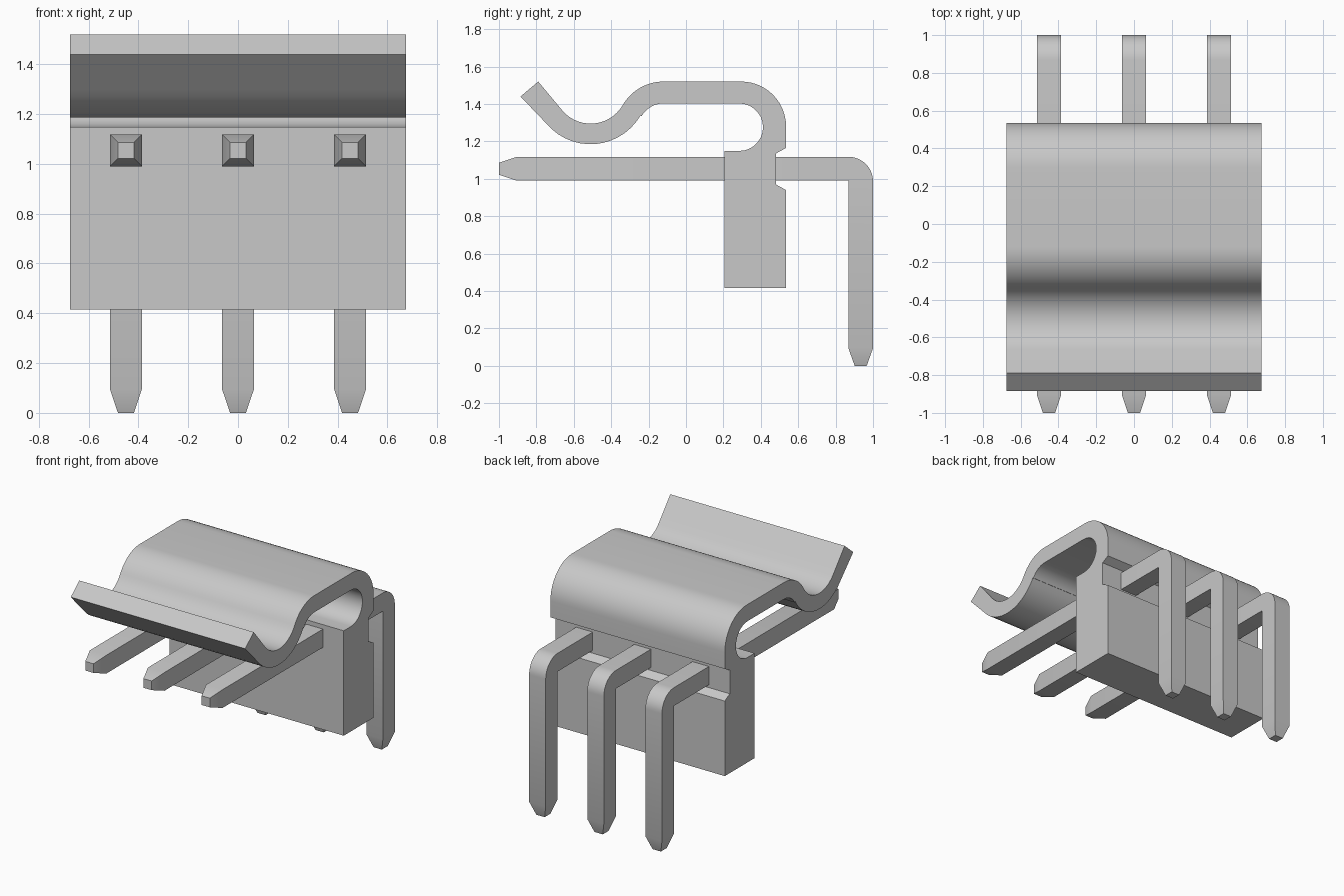
import bpy, bmesh, math

cube = bpy.data.objects.get("Cube")
if cube:
    bpy.data.objects.remove(cube, do_unlink=True)

grey = bpy.data.materials.new("light_grey")
grey.use_nodes = True
grey.diffuse_color = (0.58, 0.58, 0.58, 1)
grey.node_tree.nodes["Principled BSDF"].inputs["Base Color"].default_value = (0.58, 0.58, 0.58, 1)


def arc(cy, cz, r, a0, a1, n=14):
    """Points on an arc in the side (y, z) plane, angles in degrees."""
    steps = [math.radians(a0 + (a1 - a0) * i / n) for i in range(n + 1)]
    return [(cy + r * math.cos(a), cz + r * math.sin(a)) for a in steps]


def finish(bm, name):
    bmesh.ops.remove_doubles(bm, verts=bm.verts, dist=1e-5)
    bmesh.ops.recalc_face_normals(bm, faces=bm.faces)
    mesh = bpy.data.meshes.new(name)
    bm.to_mesh(mesh)
    bm.free()
    mesh.materials.append(grey)
    obj = bpy.data.objects.new(name, mesh)
    bpy.context.collection.objects.link(obj)
    bpy.ops.object.select_all(action='DESELECT')
    obj.select_set(True)
    bpy.context.view_layer.objects.active = obj
    bpy.ops.object.shade_smooth_by_angle(angle=math.radians(25))
    return obj


# Housing: block with a rear groove and a curved latch, one extruded side profile
HALF = 0.675
profile = [(0.205, 0.415), (0.535, 0.415), (0.535, 0.94), (0.48, 0.97),
           (0.48, 1.135), (0.535, 1.165)]
profile += arc(0.295, 1.28, 0.24, 0, 90)            # outside of the rear hook
profile += arc(-0.12, 1.268, 0.252, 90, 150)        # outside of the ridge
profile += arc(-0.51, 1.493, 0.198, -30, -140)[1:]  # upper side of the valley
profile += [(-0.79, 1.52), (-0.885, 1.44)]          # lip end
profile += arc(-0.51, 1.493, 0.308, -140, -30)      # lower side of the valley
profile += arc(-0.12, 1.268, 0.135, 150, 90)        # inside of the ridge
profile += arc(0.285, 1.276, 0.127, 90, -90)        # inside of the rear hook
profile += [(0.205, 1.149)]

bm = bmesh.new()
side = bm.faces.new([bm.verts.new((-HALF, y, z)) for y, z in profile])
ext = bmesh.ops.extrude_face_region(bm, geom=[side])
bmesh.ops.translate(bm, vec=(2 * HALF, 0, 0),
                    verts=[v for v in ext["geom"] if isinstance(v, bmesh.types.BMVert)])
finish(bm, "latched_housing")


# Pins: square wire with tapered ends and a right-angle bend
W, TIP = 0.064, 0.032
INNER = (0.868, 0.99)
sections = [((-1, 1.022), (-1, 1.086), TIP), ((-0.905, 0.99), (-0.905, 1.118), W)]
sections += [(INNER, p, W) for p in arc(0.868, 0.986, 0.132, 90, 0, 12)]
sections += [((0.868, 0.095), (1.0, 0.095), W), ((0.902, 0), (0.966, 0), TIP)]


def pin(name, x):
    bm = bmesh.new()
    rings = []
    for (y0, z0), (y1, z1), w in sections:
        rings.append([bm.verts.new(c) for c in
                      ((x - w, y0, z0), (x + w, y0, z0), (x + w, y1, z1), (x - w, y1, z1))])
    # Four sides between neighbouring sections; the bend fans from its inner corner
    for a, b in zip(rings, rings[1:]):
        fan = (a[0].co - b[0].co).length < 1e-6
        for i in range(4):
            j = (i + 1) % 4
            if fan and i == 0:
                continue
            if fan and i == 1:
                bm.faces.new((a[1], a[2], b[2]))
            elif fan and i == 3:
                bm.faces.new((a[0], b[3], a[3]))
            else:
                bm.faces.new((a[i], a[j], b[j], b[i]))
    bm.faces.new(rings[0])
    bm.faces.new(rings[-1])
    finish(bm, name)


for name, x in (("right_pin", -0.45), ("middle_pin", 0), ("left_pin", 0.45)):
    pin(name, x)
